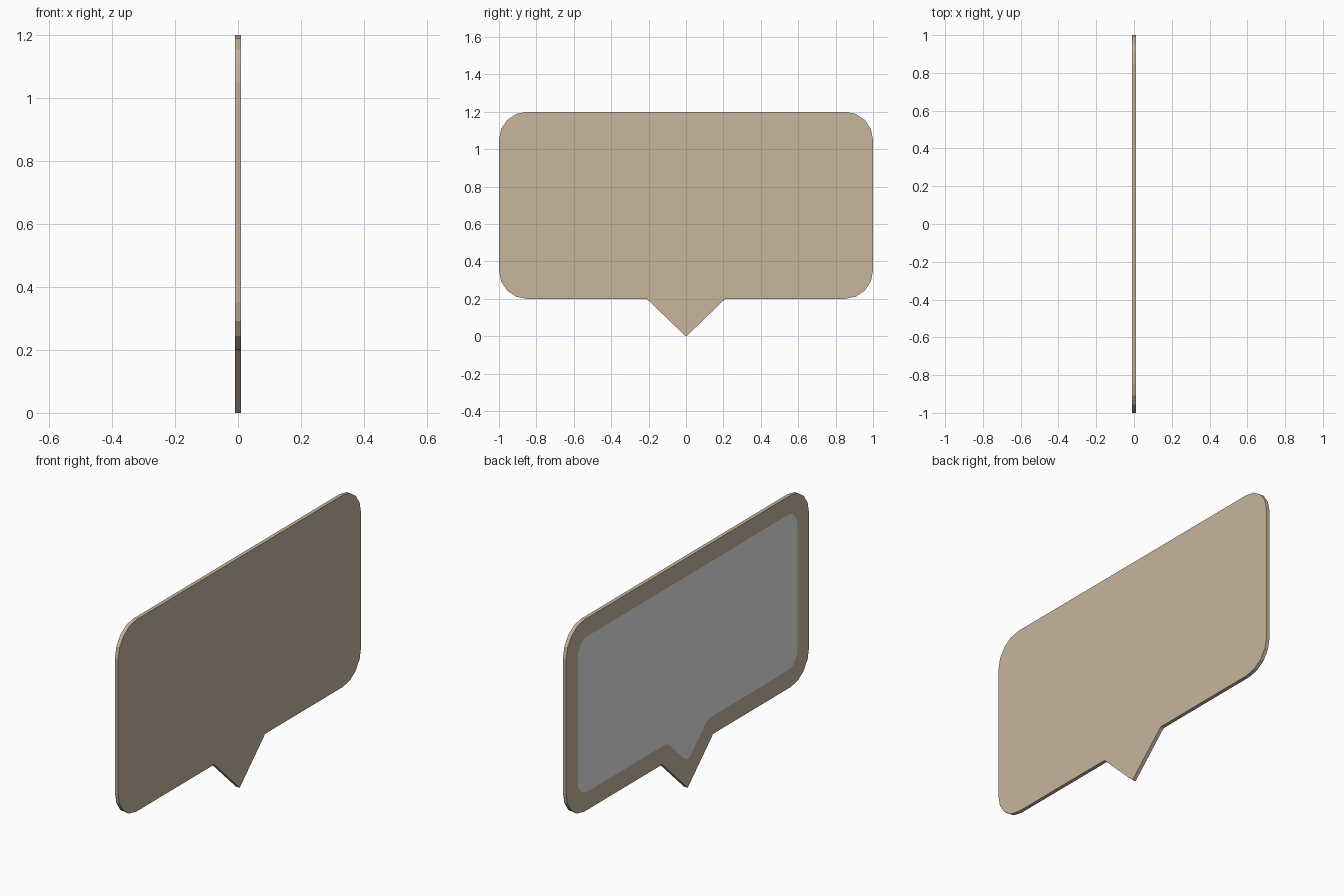
import bpy, bmesh, math
from mathutils import Vector

if "Cube" in bpy.data.objects:
    bpy.data.objects.remove(bpy.data.objects["Cube"])


def material(name, rgb):
    m = bpy.data.materials.new(name)
    m.diffuse_color = (*rgb, 1)
    m.use_nodes = True
    m.node_tree.nodes["Principled BSDF"].inputs["Base Color"].default_value = m.diffuse_color
    return m


def rounded(corners, segs=4):
    """Closed outline of (y, z) points; each corner is (y, z, radius)."""
    pts, n = [], len(corners)
    for i, (y, z, r) in enumerate(corners):
        p = Vector((y, z))
        u = (Vector(corners[i - 1][:2]) - p).normalized()
        v = (Vector(corners[(i + 1) % n][:2]) - p).normalized()
        half = u.angle(v) / 2
        d = r / math.tan(half)
        c = p + (u + v).normalized() * (r / math.sin(half))
        s, e = p + u * d - c, p + v * d - c
        a = s.angle(e)
        for k in range(segs + 1):
            t = k / segs
            pts.append(c + (s * math.sin((1 - t) * a) + e * math.sin(t * a)) / math.sin(a))
    return pts


def bubble(w, top, bottom, tail_w, tip, r_corner, r_neck, r_tip):
    """Speech bubble outline with a pointed tail at the bottom centre."""
    return rounded([(w, top, r_corner), (-w, top, r_corner), (-w, bottom, r_corner),
                    (-tail_w, bottom, r_neck), (0, tip, r_tip),
                    (tail_w, bottom, r_neck), (w, bottom, r_corner)])


T = 0.0095  # half thickness
outer = bubble(1.0, 1.2, 0.2, 0.21, -0.002, 0.15, 0.02, 0.005)
inner = bubble(0.905, 1.105, 0.295, 0.168, 0.135, 0.08, 0.06, 0.04)

bm = bmesh.new()
front = [bm.verts.new((T, *p)) for p in outer]
back = [bm.verts.new((-T, *p)) for p in outer]
panel = [bm.verts.new((-T, *p)) for p in inner]

# plain face, outer rim and border around the panel
bm.faces.new(front)
n = len(outer)
for i in range(n):
    j = (i + 1) % n
    bm.faces.new((front[i], back[i], back[j], front[j]))
    bm.faces.new((back[i], panel[i], panel[j], back[j]))

# grey panel, flush with the border
panel_face = bm.faces.new(panel[::-1])
panel_face.material_index = 1

bmesh.ops.recalc_face_normals(bm, faces=bm.faces)
me = bpy.data.meshes.new("speech_bubble_sign")
bm.to_mesh(me)
bm.free()
me.materials.append(material("tan", (0.57, 0.465, 0.334)))
me.materials.append(material("light grey", (0.8, 0.8, 0.8)))
bpy.context.collection.objects.link(bpy.data.objects.new("speech_bubble_sign", me))
